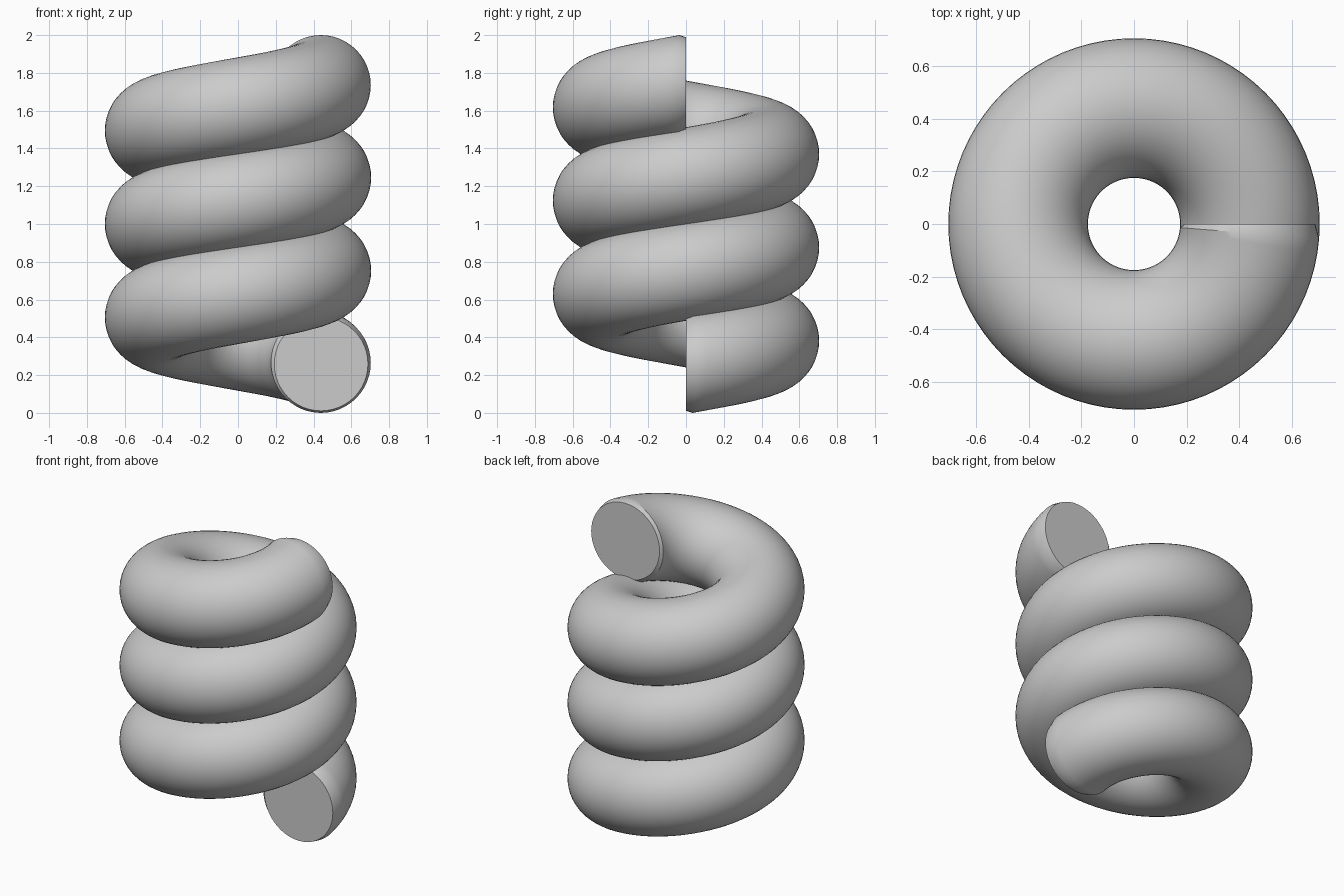
import bpy, bmesh
from math import sin, cos, pi

if "Cube" in bpy.data.objects:
    bpy.data.objects.remove(bpy.data.objects["Cube"], do_unlink=True)

COIL_RADIUS, TUBE_RADIUS, CAP_RADIUS = 0.44, 0.265, 0.248
TURNS, STEPS_PER_TURN, SIDES = 3, 80, 48
STEPS = TURNS * STEPS_PER_TURN
PITCH = (2 - 2 * TUBE_RADIUS) * STEPS_PER_TURN / (STEPS - 2)

grey = bpy.data.materials.new("plain_grey")
grey.use_nodes = True
colour = (0.6, 0.6, 0.6, 1)
grey.diffuse_color = colour
grey.node_tree.nodes["Principled BSDF"].inputs["Base Color"].default_value = colour


def tube_ring(bm, step):
    """Circular section in the upright plane through the coil axis."""
    turn = step / STEPS_PER_TURN
    a = 2 * pi * turn
    r = CAP_RADIUS if step in (0, STEPS) else TUBE_RADIUS
    z = 1 + PITCH * (turn - TURNS / 2)
    ring = []
    for i in range(SIDES):
        t = 2 * pi * i / SIDES
        d = COIL_RADIUS + r * cos(t)
        ring.append(bm.verts.new((d * cos(a), d * sin(a), z + r * sin(t))))
    return ring


# Coiled tube with slightly chamfered flat ends
bm = bmesh.new()
rings = [tube_ring(bm, s) for s in range(STEPS + 1)]
for lower, upper in zip(rings, rings[1:]):
    for i in range(SIDES):
        j = (i + 1) % SIDES
        bm.faces.new((lower[i], lower[j], upper[j], upper[i]))
bm.faces.new(rings[0])
bm.faces.new(rings[-1])
bmesh.ops.recalc_face_normals(bm, faces=bm.faces)

mesh = bpy.data.meshes.new("coil_spring")
bm.to_mesh(mesh)
bm.free()
mesh.materials.append(grey)
coil = bpy.data.objects.new("coil_spring", mesh)
bpy.context.collection.objects.link(coil)

# Smooth tube, crisp end caps
bpy.ops.object.select_all(action="DESELECT")
coil.select_set(True)
bpy.context.view_layer.objects.active = coil
bpy.ops.object.shade_smooth_by_angle(angle=pi / 6)
